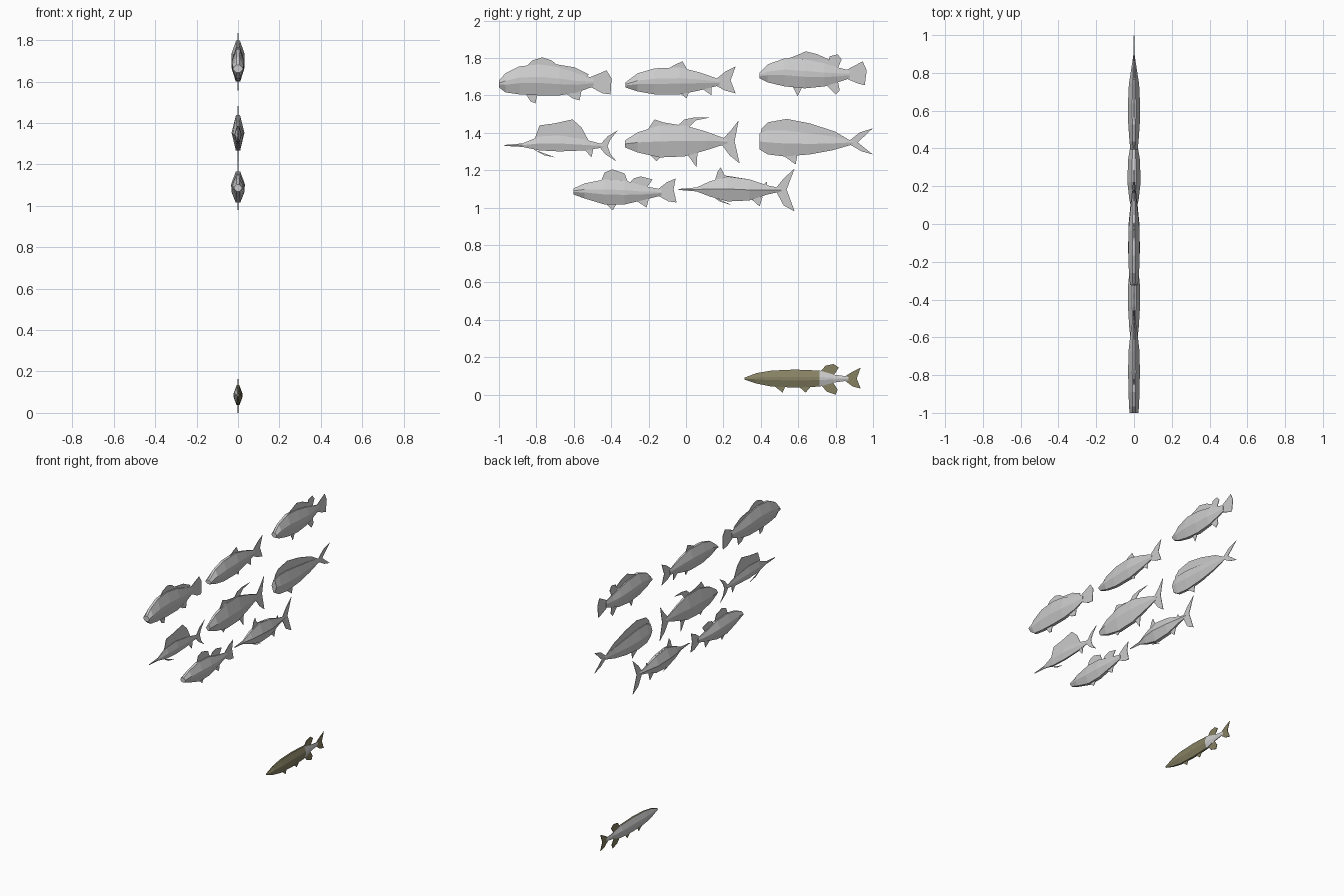
import bpy, bmesh

U = 0.00535          # sketch unit -> model unit
def P(x, u, v):      # side-view sketch point (u along fish, v downwards)
    return (x, (u - 686.4) * U, (396 - v) * U)

def finish(name, bm):
    bmesh.ops.recalc_face_normals(bm, faces=bm.faces)
    me = bpy.data.meshes.new(name)
    bm.to_mesh(me)
    bm.free()
    ob = bpy.data.objects.new(name, me)
    bpy.context.collection.objects.link(ob)
    return ob

def body(name, stations, width, spread=0.1):
    """Loft faceted octagons; station = (u, top, bottom, relative width)."""
    bm = bmesh.new()
    rings = []
    for u, t, b, w in stations:
        w *= width
        h = b - t
        half = [(.3 * w, t), (w, t + (.5 - spread) * h), (w, t + (.5 + spread) * h), (.35 * w, b)]
        pts = half + [(-x, v) for x, v in reversed(half)]
        rings.append([bm.verts.new(P(x, u, v)) for x, v in pts])
    for a, b in zip(rings, rings[1:]):
        for i in range(8):
            j = (i + 1) % 8
            bm.faces.new((a[i], a[j], b[j], b[i]))
    bm.faces.new(rings[0])
    bm.faces.new(rings[-1])
    return finish(name, bm)

def fins(name, outlines, t=0.0015):
    """Thin blades on the centre plane."""
    bm = bmesh.new()
    for o in outlines:
        l = [bm.verts.new(P(-t, *p)) for p in o]
        r = [bm.verts.new(P(t, *p)) for p in o]
        bm.faces.new(l)
        bm.faces.new(r[::-1])
        for i in range(len(o)):
            j = (i + 1) % len(o)
            bm.faces.new((l[i], l[j], r[j], r[i]))
    return finish(name, bm)

# Bass, top left
body("bass_body", [(499.5, 82, 89, .75), (506, 75, 94, .85), (520, 68, 96, .95), (540, 66, 97, 1),
                   (560, 69, 97, .95), (578, 75, 94, .6), (594, 80, 88, .2)], .031)
fins("bass_fins", [
    [(526, 69), (533, 62), (543, 59), (552, 62), (557, 66), (575, 69), (589, 76), (586, 80), (560, 74)],
    [(590, 79), (607, 72), (612, 80), (611, 96), (603, 95), (590, 88)],
    [(526, 95), (531, 103), (536, 105), (538, 95)],
    [(565, 94), (573, 100), (580, 102), (582, 92)]])

# Salmon, top middle
body("salmon_body", [(626, 84, 89, .7), (638, 75, 93, .9), (655, 70, 96, 1), (680, 69, 96, 1),
                     (700, 74, 92, .65), (720, 81, 87, .2)], .03)
fins("salmon_fins", [
    [(667, 71), (676, 66), (683, 63), (688, 72)],
    [(716, 81), (726, 73), (736, 68), (731, 82), (736, 95), (725, 92), (716, 87)],
    [(679, 94), (687, 100), (690, 92)], [(702, 90), (712, 97), (712, 88)]])

# Grouper, top right
body("grouper_body", [(760, 74, 80, .6), (768, 66, 84, .75), (785, 60, 88, .95), (805, 61, 90, 1),
                      (825, 65, 88, .85), (838, 69, 84, .5), (850, 72, 80, .2)], .032)
fins("grouper_fins", [
    [(783, 62), (797, 57), (806, 53), (818, 56), (829, 61), (828, 68)],
    [(828, 66), (830, 58), (838, 56), (842, 61), (838, 70)],
    [(846, 72), (863, 63), (867, 72), (865, 87), (858, 85), (846, 80)],
    [(793, 88), (798, 98), (803, 88)], [(826, 86), (836, 96), (840, 92), (838, 82)]])

# Sailfish, middle left
body("sailfish_body", [(505, 146.5, 147.5, .08), (523, 145, 148.5, .3), (540, 138, 152, .9), (560, 137, 153, 1),
                       (585, 141, 152, .6), (604, 146, 149, .15)], .018, 0)
fins("sailfish_fins", [
    [(534, 144), (540, 127), (555, 125), (573, 121), (582, 129), (590, 144)],
    [(600, 147), (608, 138), (618, 132), (611, 141), (608, 147.5), (611, 156), (617, 163), (606, 156), (601, 150)],
    [(534, 151), (545, 157), (556, 159), (545, 155)], [(584, 150), (592, 159), (594, 149)]])

# Tuna, middle centre
body("tuna_body", [(625.5, 142, 149, .5), (638, 134, 154, .85), (660, 127, 159, 1), (685, 127, 158, .95),
                   (706, 133, 152, .6), (728, 141, 145, .15)], .031, 0)
fins("tuna_fins", [
    [(647, 133), (655, 121), (664, 124), (688, 128), (680, 135)],
    [(676, 129), (685, 121), (695, 119), (711, 119), (696, 122), (688, 130)],
    [(722, 142), (732, 131), (739, 122), (735, 143), (740, 165), (730, 157), (722, 146)],
    [(687, 155), (697, 169), (698, 152)], [(649, 155), (657, 163), (663, 156)]])

# Dolphinfish, middle right
body("dolphinfish_body", [(760, 135, 151, .7), (768, 132, 156, .9), (785, 132, 158, 1), (810, 135, 156, .85),
                          (832, 138, 152, .5), (853, 142, 146, .15)], .027, 0)
fins("dolphinfish_fins", [
    [(760.5, 137), (762, 130), (768, 124), (787, 120.5), (810, 125), (835, 133), (852, 143), (810, 140)],
    [(850, 142), (860, 134), (873, 130), (858, 144), (873, 156), (862, 153), (850, 146)],
    [(782, 156), (796, 166), (798, 155)]])

# Perch, bottom left
body("perch_body", [(574, 190, 196, .6), (585, 185, 200, .8), (605, 181, 206, 1), (625, 182, 206, 1),
                    (642, 187, 202, .7), (662, 191, 197, .2)], .032)
fins("perch_fins", [
    [(601, 184), (605, 174), (613, 171), (625, 175), (630, 188)],
    [(629, 186), (634, 180), (641, 178), (653, 181), (646, 191)],
    [(658, 191), (667, 184), (676, 180), (674, 191), (677, 204), (669, 203), (658, 197)],
    [(605, 204), (613, 212), (618, 204)], [(636, 202), (647, 209), (650, 197)]])

# Marlin, bottom right
body("marlin_body", [(679, 190.5, 191.5, .05), (697, 189, 193, .2), (710, 183, 198, .7), (728, 178, 203, 1),
                     (750, 181, 202, .9), (768, 187, 196, .45), (782, 190, 193, .12)], .035, 0)
fins("marlin_fins", [
    [(715, 183), (718, 173), (721, 169), (725, 177), (750, 181), (740, 186)],
    [(763, 187), (767, 183), (768, 189)],
    [(776, 190), (784, 180), (795, 170), (787, 191), (795, 213), (784, 207), (777, 194)],
    [(710, 196), (720, 203), (733, 207), (722, 202)], [(751, 200), (760, 208), (763, 198)]])

# Pike, below: olive fins and olive right flank, grey elsewhere
olive = bpy.data.materials.new("olive")
olive.diffuse_color = (0.24, 0.22, 0.125, 1)
grey = bpy.data.materials.new("grey")
grey.diffuse_color = (0.8, 0.8, 0.8, 1)
pike = body("pike_body", [(745, 379, 381, .3), (757, 374.5, 385, .65), (772, 372, 388, .95), (795, 371, 389, 1),
                          (820, 372, 388, .9), (834, 376, 384, .4), (849, 378, 382, .15)], .021)
pike.data.materials.append(olive)
pike.data.materials.append(grey)
for f in pike.data.polygons:
    f.material_index = 0 if f.center.x > -.001 and f.center.y < (819 - 686.4) * U else 1
pf = fins("pike_fins", [
    [(820, 374), (826, 367), (834, 365.5), (839, 369), (836, 374), (831, 379)],
    [(845, 378), (853, 373), (861, 369), (857, 380), (861, 390), (853, 388), (845, 382)],
    [(821, 386), (827, 393), (836, 396), (838, 391), (832, 382)],
    [(774, 387), (783, 394), (786, 387)], [(798, 387), (806, 394), (812, 387)]])
pf.data.materials.append(olive)
